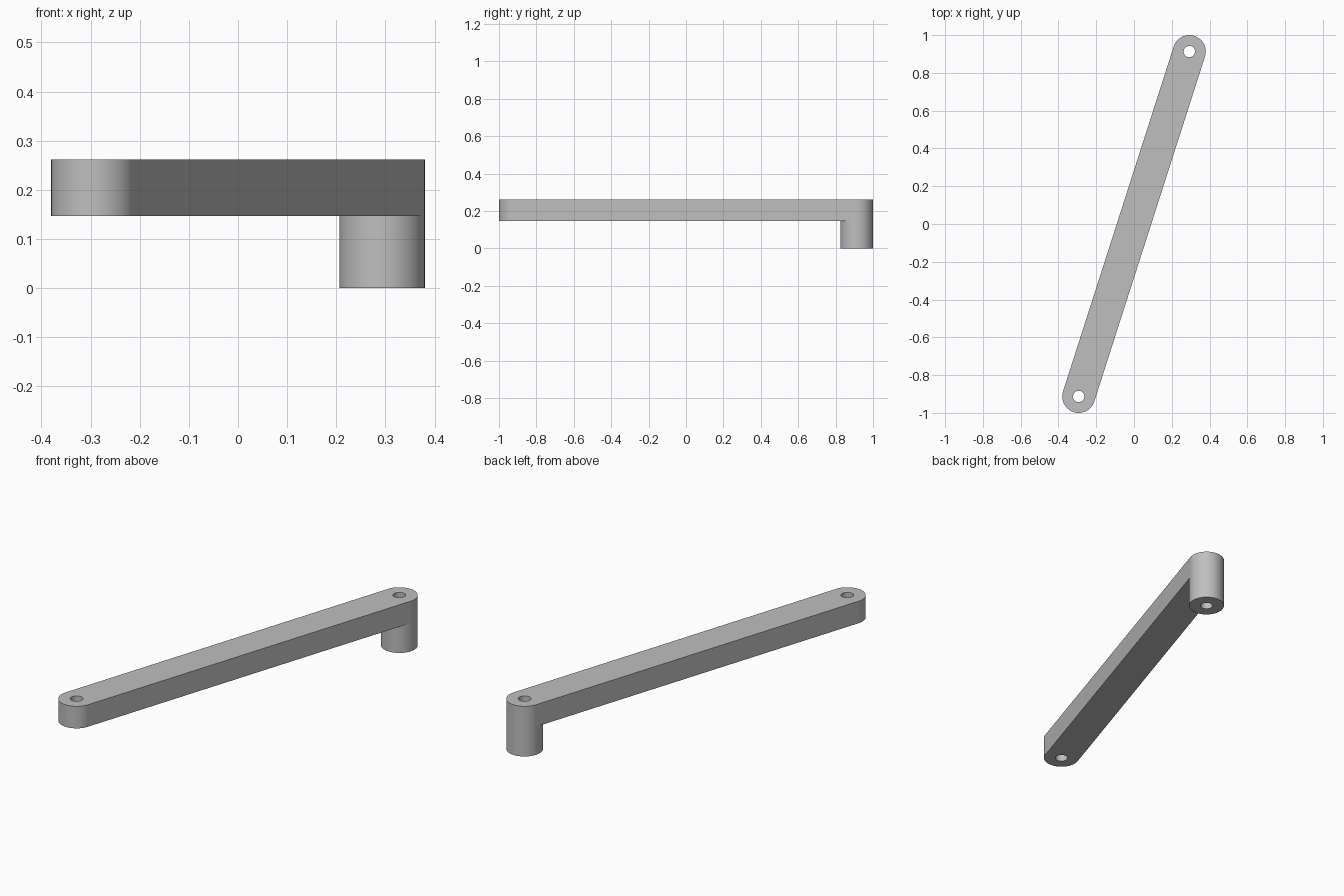
import bpy, bmesh, math
from mathutils import Matrix

if "Cube" in bpy.data.objects:
    bpy.data.objects.remove(bpy.data.objects["Cube"])

SEG = 64                                # sides of each full circle
HALF = SEG // 2
R_OUT, R_HOLE = 0.087, 0.03
END_X, END_Y = 0.293, 0.913             # pivot position of the rear end
Z_POST, Z_UNDER, Z_TOP = 0.0, 0.147, 0.262
REACH = math.hypot(END_X, END_Y)

bm = bmesh.new()


def point(end, radius, i, z):
    """Point i on a circle round one end; steps 0..HALF face the middle."""
    a = 2 * math.pi * i / SEG
    return (radius * math.cos(a), end * (REACH - radius * math.sin(a)), z)


def quad(*points):
    bm.faces.new([bm.verts.new(p) for p in points])


def wall(end, radius, steps, z0, z1):
    for i in steps:
        quad(point(end, radius, i, z0), point(end, radius, i + 1, z0),
             point(end, radius, i + 1, z1), point(end, radius, i, z1))


def ring(end, z):
    for i in range(SEG):
        quad(point(end, R_OUT, i, z), point(end, R_OUT, i + 1, z),
             point(end, R_HOLE, i + 1, z), point(end, R_HOLE, i, z))


# Rounded ends: rings, outer walls and through holes
for end, base in ((-1, Z_UNDER), (1, Z_POST)):
    ring(end, Z_TOP)
    ring(end, base)
    wall(end, R_OUT, range(HALF, SEG), Z_UNDER, Z_TOP)
    wall(end, R_HOLE, range(SEG), base, Z_TOP)

# Post under the rear end
wall(1, R_OUT, range(SEG), Z_POST, Z_UNDER)

# Bar between the ends: top, underside and two flat sides
for z in (Z_UNDER, Z_TOP):
    for i in range(HALF):
        quad(point(-1, R_OUT, i, z), point(-1, R_OUT, i + 1, z),
             point(1, R_OUT, i + 1, z), point(1, R_OUT, i, z))
for i in (0, HALF):
    quad(point(-1, R_OUT, i, Z_UNDER), point(1, R_OUT, i, Z_UNDER),
         point(1, R_OUT, i, Z_TOP), point(-1, R_OUT, i, Z_TOP))

bmesh.ops.remove_doubles(bm, verts=bm.verts, dist=1e-5)
bmesh.ops.recalc_face_normals(bm, faces=bm.faces)
bm.transform(Matrix.Rotation(-math.atan2(END_X, END_Y), 4, "Z"))

mesh = bpy.data.meshes.new("crank_arm")
bm.to_mesh(mesh)
bm.free()
arm = bpy.data.objects.new("crank_arm", mesh)
bpy.context.collection.objects.link(arm)

# Plain grey finish
grey = bpy.data.materials.new("light_grey")
grey.use_nodes = True
colour = (0.52, 0.52, 0.52, 1)
grey.diffuse_color = colour
grey.node_tree.nodes["Principled BSDF"].inputs["Base Color"].default_value = colour
mesh.materials.append(grey)

# Smooth round walls, crisp rims, flat sides kept flat
bpy.ops.object.select_all(action="DESELECT")
arm.select_set(True)
bpy.context.view_layer.objects.active = arm
bpy.ops.object.shade_smooth_by_angle(angle=math.radians(30))
flat = arm.modifiers.new("flat_sides", "WEIGHTED_NORMAL")
flat.keep_sharp = True
